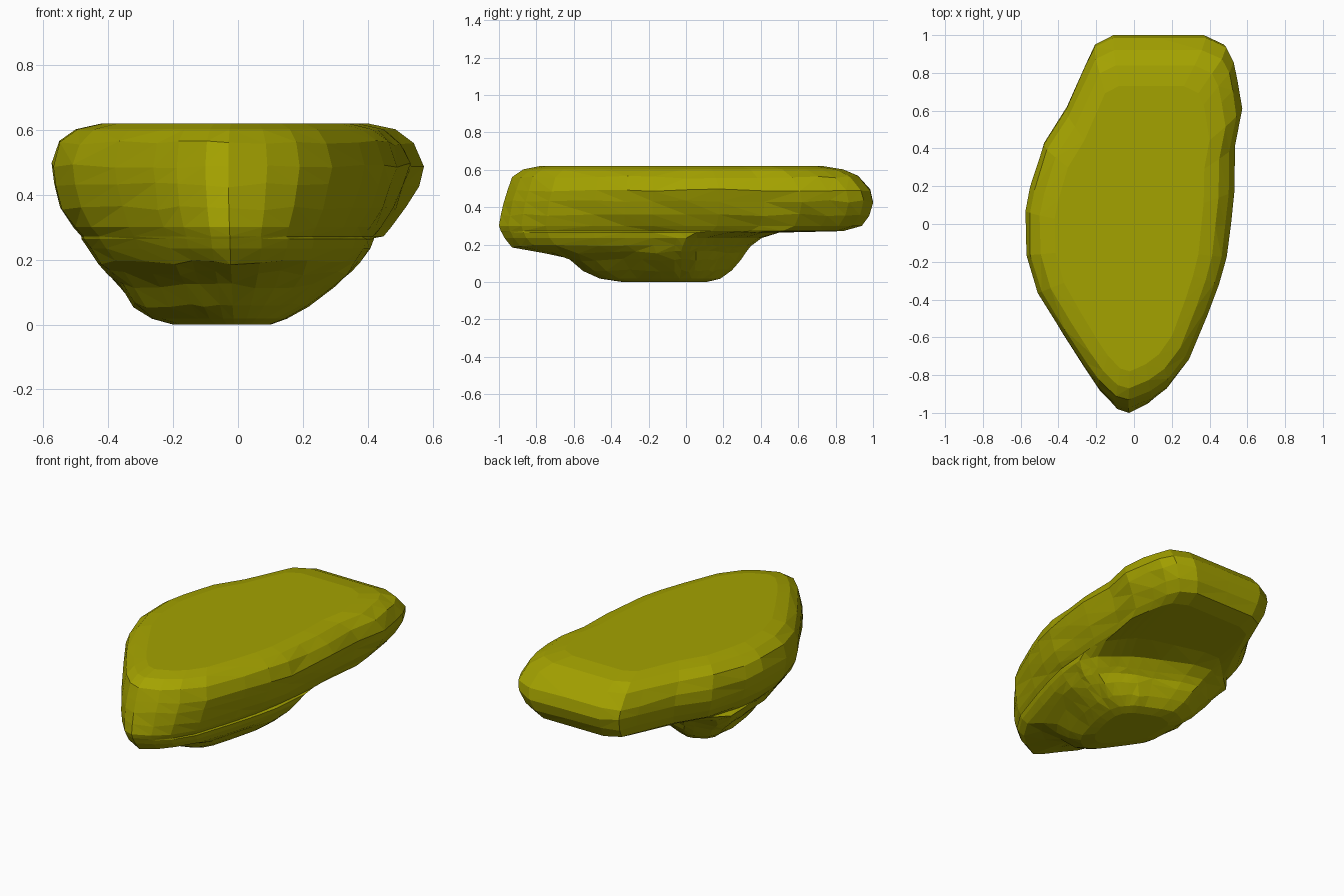
import bpy, bmesh, random

if "Cube" in bpy.data.objects:
    bpy.data.objects.remove(bpy.data.objects["Cube"])

random.seed(4)

# Plan outline at the widest extent, counter-clockwise from the front tip
outline = [(-.03, -1), (.09, -.95), (.19, -.88), (.29, -.75), (.39, -.5), (.45, -.33),
           (.49, -.18), (.51, 0), (.53, .18), (.535, .42), (.575, .62), (.55, .77), (.53, .87),
           (.49, .95), (.38, 1), (.13, 1), (-.11, 1), (-.21, .95), (-.26, .84),
           (-.36, .62), (-.48, .43), (-.55, .2), (-.577, .07), (-.57, -.17),
           (-.51, -.38), (-.38, -.6), (-.26, -.79), (-.19, -.89), (-.1, -.98)]

# Horizontal slices: z, front y, back y, left x, right x
levels = [(0.0, -.34, .16, -.20, .10),
          (.018, -.46, .22, -.265, .15),
          (.06, -.55, .27, -.32, .22),
          (.12, -.63, .31, -.36, .30),
          (.16, -.76, .33, -.40, .35),
          (.19, -.93, .36, -.43, .375),
          (.235, -.97, .42, -.46, .405),
          (.264, -.985, .52, -.48, .43),
          (.272, -.99, .84, -.485, .45),
          (.30, -1.0, .94, -.51, .475),
          (.36, -.99, .98, -.545, .52),
          (.43, -.975, 1.0, -.57, .555),
          (.49, -.955, .985, -.577, .575),
          (.56, -.93, .92, -.555, .545),
          (.602, -.87, .84, -.50, .485),
          (.62, -.78, .73, -.42, .40)]
MID = -.1  # plan line that stays put while front and back are scaled


def slice_point(x, y, y0, y1, xl, xr, foot):
    """Fit one outline point to a slice. foot = 1 gives the lower lump, whose
    back is full on the left and cut away diagonally on the right."""
    px = x * (xr / .575 if x > 0 else xl / -.577)
    if x > 0:
        px *= 1 + foot * (.575 / .51 - 1)
    if y < MID:
        return px, MID + (y - MID) / (-1 - MID) * (y0 - MID)
    t = (y - MID) / (1 - MID)
    if x > 0:
        px *= 1 - .5 * foot * t * t
    else:
        px = max(px * (1 + .45 * foot), xl)
    depth = t ** (1 - .35 * foot)
    return px, MID + depth * (y1 - MID - .45 * foot * max(0, px + .2))


# Rock body: loft the slices, with slight irregularity for chipped facets
bm = bmesh.new()
rings = []
for k, (z, *extent) in enumerate(levels):
    foot = 1 if k < 7 else .6 if k == 7 else 0
    j = .008 if 1 < k < len(levels) - 2 else 0
    jz = 0 if 6 <= k <= 9 else j
    ring = []
    for x, y in outline:
        px, py = slice_point(x, y, *extent, foot)
        ring.append(bm.verts.new((px * (1 + random.uniform(-j, j)), py,
                                  z + random.uniform(-jz, jz))))
    rings.append(ring)

n = len(outline)
for lo, hi in zip(rings, rings[1:]):
    for i in range(n):
        m = (i + 1) % n
        bm.faces.new((lo[i], lo[m], hi[m], hi[i]))
bm.faces.new(rings[0][::-1])
bm.faces.new(rings[-1])
bmesh.ops.triangulate(bm, faces=bm.faces[:], quad_method='SHORT_EDGE')
bmesh.ops.recalc_face_normals(bm, faces=bm.faces[:])

mesh = bpy.data.meshes.new("rock")
bm.to_mesh(mesh)
bm.free()
rock = bpy.data.objects.new("rock", mesh)
bpy.context.collection.objects.link(rock)

# Olive stone colour
mat = bpy.data.materials.new("olive_stone")
mat.diffuse_color = (0.37, 0.36, 0.0, 1)
mat.use_nodes = True
mat.node_tree.nodes["Principled BSDF"].inputs["Base Color"].default_value = mat.diffuse_color
mesh.materials.append(mat)
